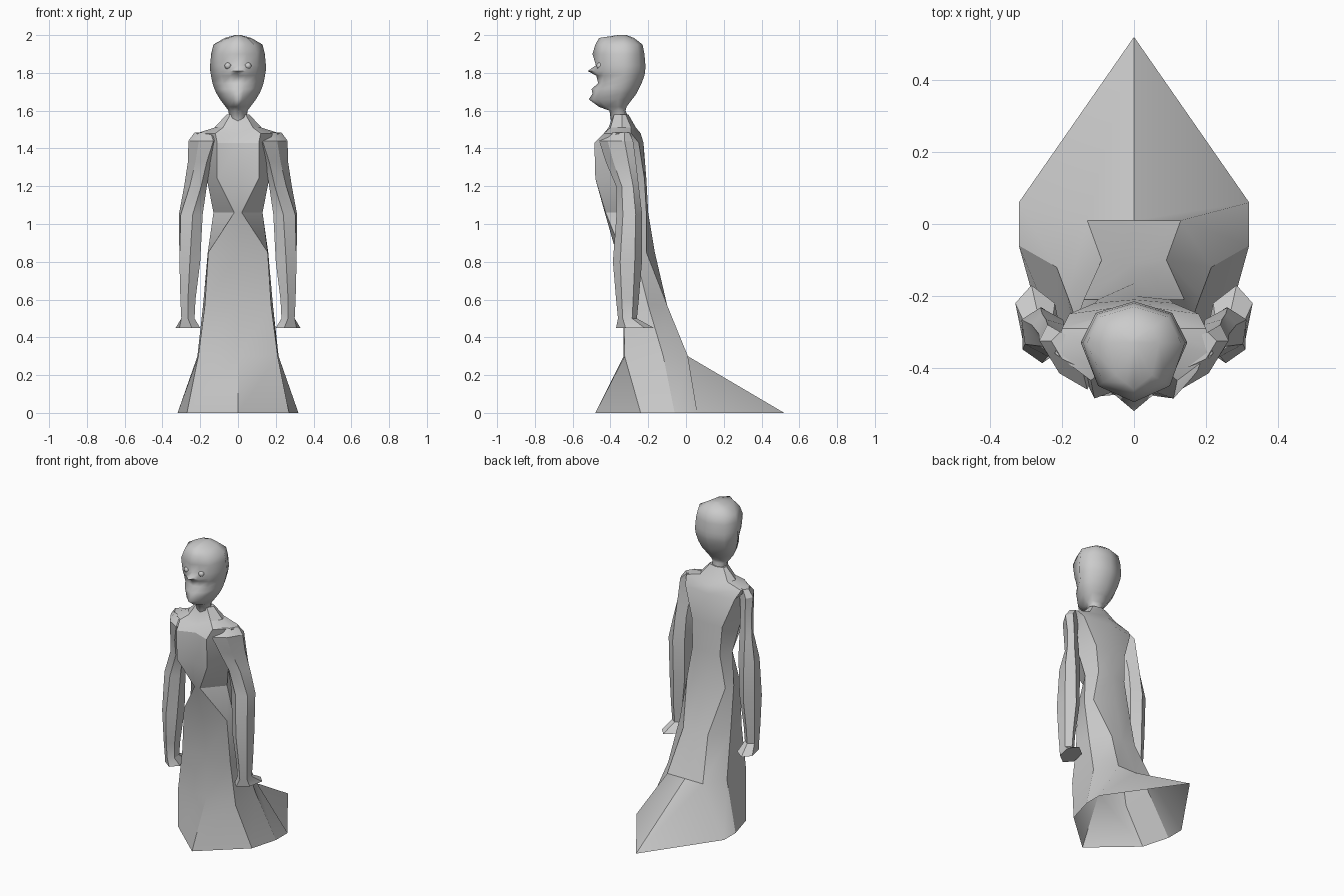
import bpy, bmesh, math


def loft(name, rings, smooth, cap_start=False, cap_end=True):
    """Skin closed rings of equal point count with quads."""
    bm = bmesh.new()
    rows = [[bm.verts.new(p) for p in ring] for ring in rings]
    n = len(rows[0])
    for a, b in zip(rows, rows[1:]):
        for i in range(n):
            j = (i + 1) % n
            bm.faces.new((a[i], a[j], b[j], b[i]))
    if cap_start:
        bm.faces.new(rows[0][::-1])
    if cap_end:
        bm.faces.new(rows[-1])
    bmesh.ops.recalc_face_normals(bm, faces=bm.faces[:])
    me = bpy.data.meshes.new(name)
    bm.to_mesh(me)
    bm.free()
    ob = bpy.data.objects.new(name, me)
    bpy.context.collection.objects.link(ob)
    bpy.ops.object.select_all(action='DESELECT')
    bpy.context.view_layer.objects.active = ob
    ob.select_set(True)
    bpy.ops.object.shade_smooth_by_angle(angle=math.radians(smooth))
    return ob


def mirrored_ring(z, half):
    """Half section from front centre to back centre, completed on -x."""
    return [(x, y, z) for x, y in half] + [(-x, y, z) for x, y in half[-2:0:-1]]


# Gown: open flared hem with pointed train, narrow waist, bust and shoulder yoke
# z, front y, front-side xy, side xy, back-side xy, back y
gown = [
    (0.00, -.48, .27, -.24, .32, -.06, .32, .06, .52),
    (0.30, -.33, .21, -.325, .215, -.12, .13, .01, .01),
    (0.57, -.33, .175, -.33, .185, -.20, .09, -.10, -.11),
    (0.85, -.37, .157, -.34, .16, -.27, .14, -.21, -.165),
    (1.06, -.43, .02, -.425, .13, -.30, .10, -.21, -.20),
    (1.24, -.47, .11, -.48, .165, -.33, .11, -.22, -.21),
    (1.43, -.445, .11, -.485, .17, -.36, .18, -.25, -.225),
    (1.48, -.43, .12, -.435, .22, -.36, .20, -.29, -.24),
    (1.51, -.41, .08, -.40, .125, -.34, .10, -.29, -.265),
    (1.58, -.385, .04, -.38, .06, -.34, .05, -.32, -.305),
]
loft("gown", [mirrored_ring(z, [(0, f), (ax, ay), (bx, by), (cx, cy), (0, b)])
              for z, f, ax, ay, bx, by, cx, cy, b in gown], 28)

# Head and neck
# z, front y, face xy, half width, side y, back y
head = [
    (1.53, -.395, .03, -.385, .045, -.345, -.29),
    (1.60, -.405, .035, -.39, .05, -.355, -.32),
    (1.62, -.46, .045, -.42, .065, -.36, -.315),
    (1.66, -.515, .05, -.465, .095, -.36, -.285),
    (1.69, -.495, .06, -.46, .113, -.35, -.262),
    (1.715, -.50, .07, -.455, .125, -.345, -.25),
    (1.745, -.465, .08, -.435, .135, -.34, -.235),
    (1.785, -.475, .09, -.435, .143, -.335, -.22),
    (1.81, -.52, .095, -.44, .147, -.33, -.216),
    (1.84, -.477, .10, -.44, .148, -.33, -.215),
    (1.90, -.495, .10, -.45, .142, -.33, -.22),
    (1.95, -.48, .085, -.44, .13, -.33, -.23),
    (1.985, -.46, .05, -.42, .07, -.33, -.275),
    (2.00, -.36, .01, -.35, .015, -.33, -.315),
]
loft("head", [mirrored_ring(z, [
    (0, f), (ax * .45, f + .45 * (ay - f)), (ax, ay), (w, s),
    (w * .72, s + .72 * (b - s)), (0, b)])
    for z, f, ax, ay, w, s, b in head], 75, cap_start=True)

# Eyes
for s in (-1, 1):
    bpy.ops.mesh.primitive_uv_sphere_add(segments=12, ring_count=8, radius=.018,
                                         location=(s * .053, -.456, 1.837))
    bpy.context.object.name = "eye"
    bpy.ops.object.shade_smooth()

# Arms: six-sided sleeves ending in flat hands
# centre x, centre y, z, half width, half depth, inward lean of the front edge
arm = [
    (.175, -.350, 1.485, .04, .05, .03),
    (.185, -.370, 1.44, .05, .09, .055),
    (.205, -.345, 1.33, .04, .08, .04),
    (.225, -.310, 1.20, .045, .06, .03),
    (.250, -.300, 1.05, .058, .068, .01),
    (.255, -.310, .80, .055, .077, 0),
    (.265, -.310, .60, .04, .06, 0),
    (.265, -.310, .50, .035, .05, 0),
    (.265, -.270, .45, .055, .10, .02),
]
angles = [math.radians(30 + 60 * k) for k in range(6)]
arm_ob = loft("arms", [[(cx + rx / .866 * math.cos(a) + lean * math.sin(a),
                         cy + ry * math.sin(a), z) for a in angles]
                       for cx, cy, z, rx, ry, lean in arm], 28, cap_start=True)
arm_ob.modifiers.new("mirror", 'MIRROR')
